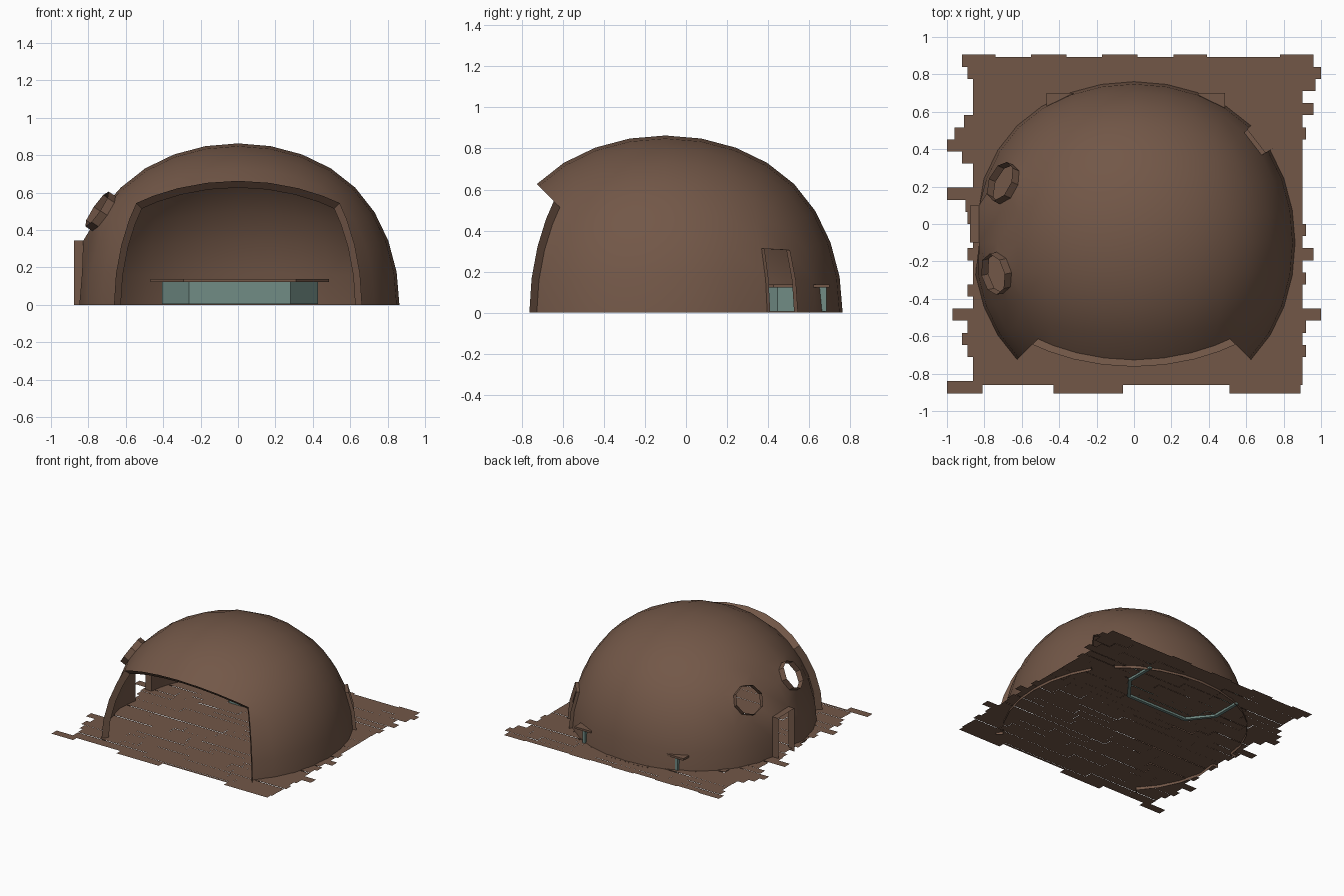
import bpy, bmesh, random
from mathutils import Vector

if "Cube" in bpy.data.objects:
    bpy.data.objects.remove(bpy.data.objects["Cube"])

random.seed(3)


def material(name, rgb):
    m = bpy.data.materials.new(name)
    m.diffuse_color = (*rgb, 1)
    m.use_nodes = True
    m.node_tree.nodes["Principled BSDF"].inputs["Base Color"].default_value = m.diffuse_color
    return m


BROWN = material("brown clay", (0.170, 0.096, 0.064))
TEAL = material("grey teal", (0.165, 0.262, 0.235))


def finish(name, bm, mat, loc=(0, 0, 0)):
    me = bpy.data.meshes.new(name)
    bm.to_mesh(me)
    bm.free()
    me.materials.append(mat)
    ob = bpy.data.objects.new(name, me)
    ob.location = loc
    bpy.context.collection.objects.link(ob)
    return ob


# ---- dome: a subdivided cube, lower half removed
def rounded_cube(half):
    bpy.ops.mesh.primitive_cube_add(size=2 * half)
    ob = bpy.context.object
    sub = ob.modifiers.new("round", "SUBSURF")
    sub.levels = 3
    dg = bpy.context.evaluated_depsgraph_get()
    bm = bmesh.new()
    bm.from_object(ob, dg)
    bpy.data.objects.remove(ob)
    return bm


def open_hole(bm, faces):
    """Remove faces and return the edges left around the hole."""
    faces = set(faces)
    edges = {e for f in faces for e in f.edges
             if len(e.link_faces) == 2 and sum(g in faces for g in e.link_faces) == 1}
    bmesh.ops.delete(bm, geom=list(faces), context="FACES")
    return list(edges)


def extrude(bm, edges, move):
    """Extrude edges, place each new vertex with move(), return the new edges."""
    geom = bmesh.ops.extrude_edge_only(bm, edges=edges)["geom"]
    verts = [g for g in geom if isinstance(g, bmesh.types.BMVert)]
    for v in verts:
        v.co = move(v.co.copy())
    vs = set(verts)
    return [g for g in geom if isinstance(g, bmesh.types.BMEdge)
            and g.verts[0] in vs and g.verts[1] in vs]


def nearest(items, point, pos):
    return min(items, key=lambda i: (pos(i) - Vector(point)).length)


def face_near(bm, p):
    return nearest(bm.faces, p, lambda f: f.calc_center_median())


bm = rounded_cube(1.028)
low = [f for f in bm.faces if f.calc_center_median().z < 0]
bmesh.ops.delete(bm, geom=low, context="FACES")
bm.normal_update()

# wide front opening with a projecting lip
front = []
for f in bm.faces:
    c = f.calc_center_median()
    if -c.y > abs(c.x) and -c.y > c.z:
        front.append(f)
extrude(bm, open_hole(bm, front), lambda c: c * 1.058)

# two octagonal portholes on the left
for p in ((-0.72, -0.155, 0.48), (-0.685, 0.32, 0.46)):
    v = nearest(bm.verts, p, lambda v: v.co)
    mid, n = v.co.copy(), v.co.normalized()

    def to_circle(c):
        d = c - mid
        d -= n * d.dot(n)
        return mid + d.normalized() * 0.112

    ring = extrude(bm, open_hole(bm, v.link_faces), to_circle)
    extrude(bm, ring, lambda c: c + n * 0.045)

# left doorway, upright with a boxed frame
door = [face_near(bm, (-0.85, 0.085, 0.085)), face_near(bm, (-0.83, 0.085, 0.25))]
for v in {v for f in door for v in f.verts}:
    v.co.x = -0.828
    v.co.y = 0.2 if v.co.y > 0.08 else 0.0
extrude(bm, open_hole(bm, door), lambda c: Vector((-0.878, c.y, c.z)))

# back right doorway with a projecting lip
door = [face_near(bm, (0.68, 0.56, 0.085)), face_near(bm, (0.66, 0.53, 0.26))]
extrude(bm, open_hole(bm, door), lambda c: Vector((c.x * 1.03, c.y * 1.03, c.z)))

dome = finish("dome_shell", bm, BROWN, (0, -0.1, 0))
bpy.context.view_layer.objects.active = dome
dome.select_set(True)
bpy.ops.object.shade_smooth_by_angle(angle=0.52)

# ---- plank floor: rows of boards with ragged ends
LEFT = [-.92, -.89, -.86, -.86, -.86, -.91, -.96, -1, -.92, -.86, -.86, -1, -.9, -.89,
        -.86, -.86, -.89, -.86, -.86, -.89, -.86, -.97, -.89, -.92, -.89, -.86, -.86, -1]
RIGHT = [.96, 1, .97, .9, .96, .9, .92, .9, .9, .9, .9, .9, .9, .9,
         .92, .9, .96, .9, .92, .9, .9, 1, .92, .9, .92, .9, .9, .89]
TOP = [(-.92, -.74), (-.55, -.36), (-.17, .02), (.21, .39), (.78, .96)]
BOTTOM = [(-1, -.81), (-.43, -.06), (.51, .89)]
STEP = 1.81 / 28
bm = bmesh.new()


def board(x0, x1, y0, y1):
    z = 0.021 + random.uniform(-0.002, 0.002)
    bm.faces.new([bm.verts.new(p) for p in
                  ((x0, y0, z), (x1, y0, z), (x1, y1, z), (x0, y1, z))])


for i, (a, b) in enumerate(zip(LEFT, RIGHT)):
    y1 = 0.905 - i * STEP
    y0 = y1 - STEP
    if i in (0, 27):
        for s in (TOP if i == 0 else BOTTOM):
            board(*s, y0, y1)
        # continuous strip behind the loose end boards
        if i == 0:
            board(-.86, .9, y0, .893)
        else:
            board(-.86, .9, -.86, y1)
        continue
    x = a
    while x < b:
        end = x + random.uniform(0.2, 0.42)
        if b - end < 0.12:
            end = b
        board(x, end, y0, y1)
        x = end
finish("plank_floor", bm, BROWN)


# ---- U-shaped counter: a teal wall under a brown top
def strip(name, path, half, z0, z1, mat):
    pts = [Vector(p) for p in path]
    bm = bmesh.new()
    rings = []
    for i, p in enumerate(pts):
        d0 = (p - pts[i - 1]).normalized() if i else (pts[1] - p).normalized()
        d1 = (pts[i + 1] - p).normalized() if i + 1 < len(pts) else d0
        n0, n1 = Vector((-d0.y, d0.x)), Vector((-d1.y, d1.x))
        m = (n0 + n1).normalized()
        m *= half / m.dot(n0)
        a, b = p + m, p - m
        rings.append([bm.verts.new((q.x, q.y, z)) for q, z in
                      ((a, z0), (b, z0), (b, z1), (a, z1))])
    for r, s in zip(rings, rings[1:]):
        for k in range(4):
            j = (k + 1) % 4
            bm.faces.new((r[k], r[j], s[j], s[k]))
    bm.faces.new(rings[0])
    bm.faces.new(rings[-1])
    bmesh.ops.recalc_face_normals(bm, faces=bm.faces)
    return finish(name, bm, mat)


def u_path(end):
    half = [(0.405, end), (0.405, 0.45), (0.265, 0.27)]
    full = half + [(-x, y) for x, y in reversed(half)]
    return [(x + 0.01, y) for x, y in full]


strip("counter_wall", u_path(0.685), 0.012, 0.005, 0.122, TEAL)
strip("counter_top", u_path(0.70), 0.072, 0.122, 0.138, BROWN)
